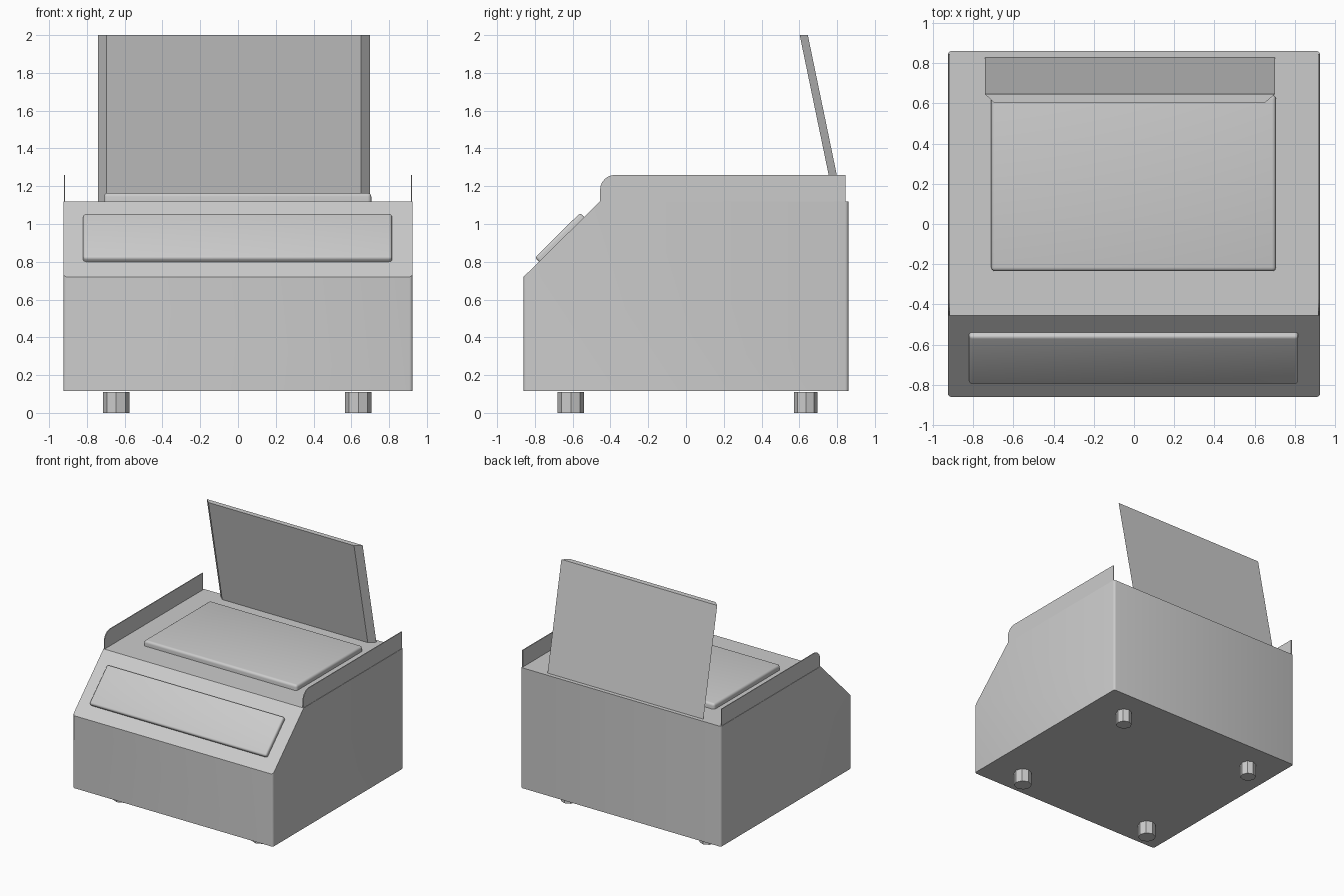
import bpy, bmesh, math
from mathutils import Matrix

if "Cube" in bpy.data.objects:
    bpy.data.objects.remove(bpy.data.objects["Cube"])


def prism(name, profile, lo, hi, to_world):
    """Extrude a 2D profile from lo to hi; to_world(a, b, t) places each point."""
    bm = bmesh.new()
    rings = [[bm.verts.new(to_world(a, b, t)) for a, b in profile] for t in (lo, hi)]
    n = len(profile)
    for i in range(n):
        j = (i + 1) % n
        bm.faces.new((rings[0][i], rings[0][j], rings[1][j], rings[1][i]))
    bm.faces.new(rings[0][::-1])
    bm.faces.new(rings[1])
    return bm


def finish(bm, name, smooth=False):
    bmesh.ops.recalc_face_normals(bm, faces=bm.faces)
    mesh = bpy.data.meshes.new(name)
    bm.to_mesh(mesh)
    bm.free()
    ob = bpy.data.objects.new(name, mesh)
    bpy.context.collection.objects.link(ob)
    if smooth:
        bpy.ops.object.select_all(action='DESELECT')
        bpy.context.view_layer.objects.active = ob
        ob.select_set(True)
        bpy.ops.object.shade_smooth_by_angle(angle=math.radians(35))
    return ob


def rounded_block(name, size, matrix, radius):
    """Box with rounded edges everywhere except around its hidden base."""
    bm = bmesh.new()
    bmesh.ops.create_cube(bm, size=1, matrix=Matrix.Diagonal((*size, 1)))
    edges = [e for e in bm.edges if max(v.co.z for v in e.verts) > 0]
    bmesh.ops.bevel(bm, geom=edges, offset=radius, segments=4, profile=0.5, affect='EDGES')
    bm.transform(matrix)
    return finish(bm, name, True)


side = lambda y, z, x: (x, y, z)

# Body with sloped front and slightly rounded upright corners
W = 0.925
bm = prism("body", [(-0.86, 0.115), (0.86, 0.115), (0.86, 1.12), (-0.455, 1.12), (-0.86, 0.72)],
           -W, W, side)
upright = [e for e in bm.edges
           if abs(e.verts[0].co.y - e.verts[1].co.y) < 1e-4
           and abs(e.verts[0].co.x - e.verts[1].co.x) < 1e-4]
bmesh.ops.bevel(bm, geom=upright, offset=0.018, segments=3, profile=0.5, affect='EDGES')
finish(bm, "body", True)

# Thin side guards with a rounded front corner
arc = [(-0.375 - 0.08 * math.cos(a), 1.18 + 0.08 * math.sin(a))
       for a in (math.radians(i * 15) for i in range(7))]
guard = [(0.845, 1.115), (0.845, 1.26)] + arc[::-1] + [(-0.455, 1.115)]
for s, label in ((-1, "left"), (1, "right")):
    finish(prism("", guard, s * 0.915, s * 0.922, side), label + "_guard")

# Raised platen on the top
rounded_block("platen", (1.415, 0.875, 0.06), Matrix.Translation((-0.002, 0.203, 1.135)), 0.02)

# Control panel lying on the slope
slope = math.atan2(0.40, 0.405)
rounded_block("control_panel", (1.635, 0.338, 0.06),
              Matrix.Translation((-0.002, -0.659, 0.919)) @ Matrix.Rotation(slope, 4, 'X'), 0.016)

# Leaning lid with chamfered sides
lean = lambda x, y, z: (x, y + (2.0 - z) * 0.207, z)
finish(prism("", [(-0.74, 0.645), (-0.695, 0.602), (0.65, 0.602), (0.70, 0.645)],
             1.115, 2.0, lean), "lid")

# Eight-sided feet
for x, xl in ((-0.645, "left"), (0.637, "right")):
    for y, yl in ((-0.61, "front"), (0.635, "back")):
        r = 0.07 if y < 0 else 0.062
        ring = [(x + r * math.cos(k * math.pi / 4), y + r * math.sin(k * math.pi / 4))
                for k in range(8)]
        finish(prism("", ring, 0.0, 0.11, lambda a, b, t: (a, b, t)), f"{yl}_{xl}_foot")
